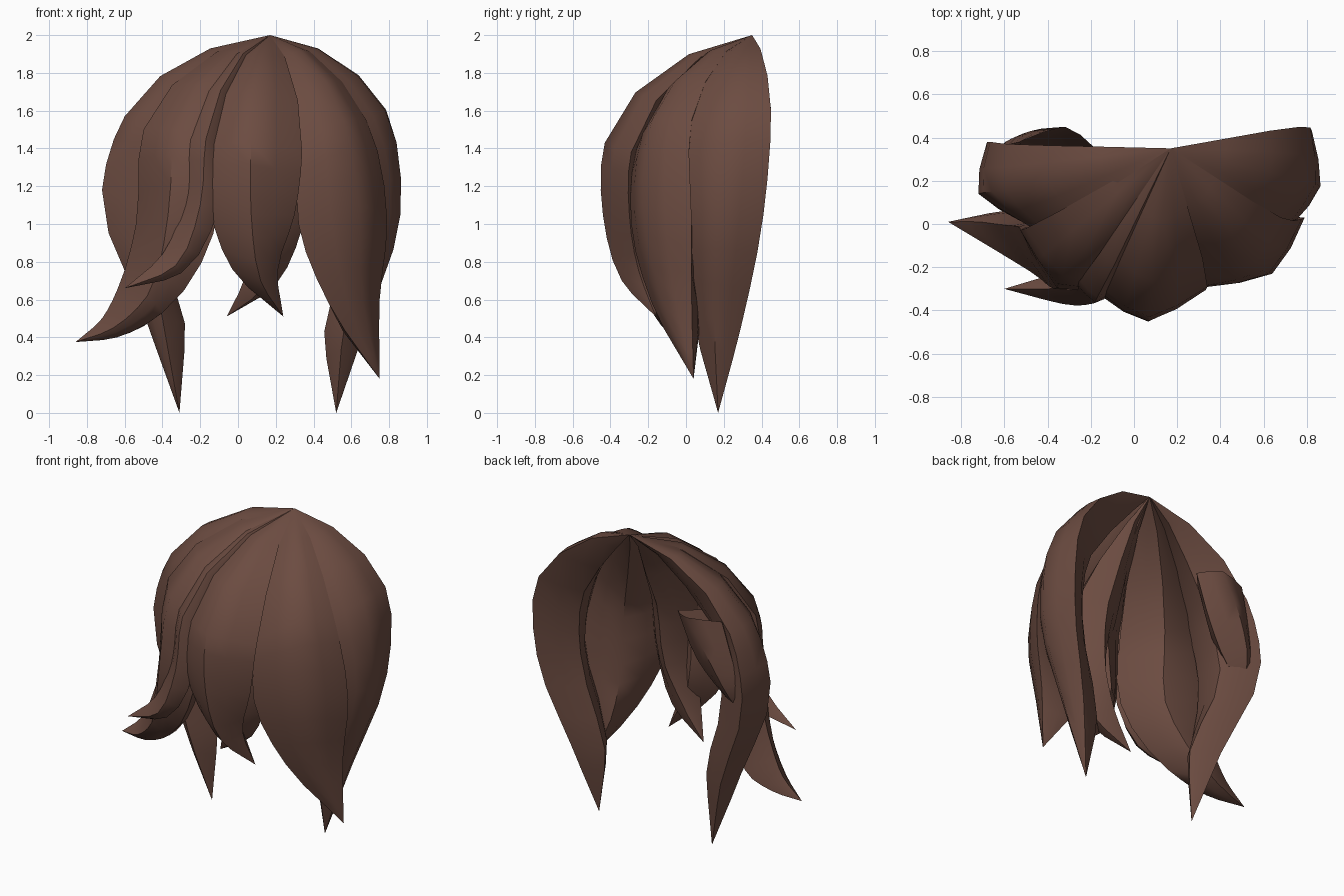
import bpy
import bmesh
import math
from mathutils import Vector

# Remove the default cube only
default_cube = bpy.data.objects.get("Cube")
if default_cube:
    bpy.data.objects.remove(default_cube, do_unlink=True)

# One brown for every lock
brown = bpy.data.materials.new("brown_hair")
brown.use_nodes = True
colour = (0.15, 0.072, 0.053, 1)
brown.diffuse_color = colour
shader = brown.node_tree.nodes["Principled BSDF"]
shader.inputs["Base Color"].default_value = colour
shader.inputs["Roughness"].default_value = 0.8

CROWN = (.17, .35, 2)
STEPS = 3
MAX_DEPTH = .17


def smooth_rail(points, domed):
    """Sample a spline through the points; domed rails leave the crown almost level."""
    points = [Vector(p) for p in points]
    spans = [b - a for a, b in zip(points, points[1:])]
    directions = [spans[0].normalized()]
    for before, after in zip(spans, spans[1:]):
        total = before.length + after.length
        directions.append((before.normalized() * after.length
                           + after.normalized() * before.length) / total)
    directions.append(spans[-1].normalized())
    if domed:
        start = directions[0]
        directions[0] = Vector((start.x * 1.3, start.y * 1.3, start.z * .2))
    samples = []
    for i, span in enumerate(spans):
        enter, leave = directions[i] * span.length, directions[i + 1] * span.length
        for step in range(STEPS):
            t = step / STEPS
            blend = t * t * (3 - 2 * t)
            samples.append(points[i] + span * blend
                           + enter * t * (1 - t) ** 2 - leave * t * t * (1 - t))
    return samples + [points[-1]]


def cross_section(left, ridge, right):
    """Lens-shaped ring: arched outer face and a rounded inner face."""
    middle, chord = (left + right) / 2, right - left
    outward = ridge - middle
    across = chord.normalized()
    normal = (outward - across * outward.dot(across)).normalized()
    inner = middle - normal * min(chord.length * .6, MAX_DEPTH)
    ring = []
    for start, peak, end in ((left, ridge, right), (right, inner, left)):
        bulge = (peak - middle) * .12
        ring += [start, (start + peak) / 2 + bulge, peak, (peak + end) / 2 + bulge]
    return ring


def hair_lock(name, tip, left, ridge, right, root=CROWN):
    """Skin a tapering lock over a left edge, a ridge and a right edge."""
    start = [root] if root else []
    rails = [smooth_rail(start + rail + [tip], bool(root)) for rail in (left, ridge, right)]
    bm = bmesh.new()
    rings = [[bm.verts.new(p) for p in cross_section(*row)] for row in zip(*rails)]
    for upper, lower in zip(rings, rings[1:]):
        for i in range(len(upper)):
            j = (i + 1) % len(upper)
            bm.faces.new((upper[i], lower[i], lower[j], upper[j]))
    # Collapse the pointed ends
    bmesh.ops.remove_doubles(bm, verts=bm.verts[:], dist=.0005)
    bmesh.ops.recalc_face_normals(bm, faces=bm.faces[:])
    mesh = bpy.data.meshes.new(name)
    bm.to_mesh(mesh)
    bm.free()
    mesh.materials.append(brown)
    lock = bpy.data.objects.new(name, mesh)
    bpy.context.collection.objects.link(lock)
    bpy.ops.object.select_all(action="DESELECT")
    lock.select_set(True)
    bpy.context.view_layer.objects.active = lock
    bpy.ops.object.shade_smooth_by_angle(angle=math.radians(45))


# Long locks at the sides of the face
hair_lock(
    "left_side_lock", tip=(.52, .17, 0),
    left=[(.64, -.02, 1.52), (.74, .01, 1.05), (.57, .04, .5)],
    ridge=[(.78, .2, 1.6), (.86, .17, 1.05), (.69, .15, .5)],
    right=[(.77, .45, 1.6), (.81, .41, 1.05), (.64, .29, .45)])
hair_lock(
    "right_side_lock", tip=(-.31, .17, 0),
    left=[(-.42, -.02, 1.55), (-.5, .01, 1.1), (-.4, .04, .5)],
    ridge=[(-.6, .16, 1.57), (-.72, .14, 1.18), (-.49, .12, .5)],
    right=[(-.58, .37, 1.55), (-.68, .38, 1.15), (-.45, .28, .48)])

# Broad fringe locks
hair_lock(
    "left_fringe_lock", tip=(.75, .04, .18),
    left=[(.32, -.26, 1.4), (.32, -.29, 1), (.48, -.18, .58)],
    ridge=[(.56, -.18, 1.55), (.64, -.23, 1.1), (.66, -.13, .6)],
    right=[(.68, .03, 1.55), (.79, .03, 1.02), (.75, .03, .6)])
hair_lock(
    "centre_fringe_lock", tip=(.24, -.16, .51),
    left=[(-.14, -.3, 1.42), (-.15, -.33, 1.1), (-.03, -.27, .76)],
    ridge=[(.07, -.43, 1.43), (.07, -.44, 1.05), (.12, -.34, .7)],
    right=[(.34, -.29, 1.38), (.3, -.3, 1.05), (.21, -.25, .75)])
hair_lock(
    "right_fringe_lock", tip=(-.86, .01, .375),
    left=[(-.5, -.02, 1.5), (-.54, -.01, 1), (-.64, 0, .65), (-.72, .01, .5)],
    ridge=[(-.33, -.24, 1.5), (-.37, -.3, 1.05), (-.48, -.22, .62), (-.66, -.11, .45)],
    right=[(-.1, -.25, 1.4), (-.13, -.28, .95), (-.4, -.15, .53), (-.64, -.06, .4)])

# Small locks layered over and under the fringe
hair_lock(
    "swept_upper_lock", tip=(-.6, -.3, .66),
    left=[(-.25, -.26, 1.45), (-.29, -.29, 1.1), (-.4, -.3, .84)],
    ridge=[(-.17, -.34, 1.45), (-.2, -.37, 1.1), (-.33, -.37, .78)],
    right=[(-.1, -.28, 1.4), (-.1, -.32, 1.1), (-.3, -.32, .74)])
hair_lock(
    "inner_fringe_lock", tip=(-.06, -.1, .51),
    left=[(.02, -.15, 1.4), (.08, -.22, 1), (.03, -.2, .7)],
    ridge=[(.2, -.27, 1.4), (.22, -.28, 1), (.13, -.22, .66)],
    right=[(.38, -.17, 1.4), (.34, -.18, .98), (.2, -.14, .68)])

# Short open-topped lock tucked behind the right side
hair_lock(
    "rear_short_lock", tip=(-.61, .29, 1), root=None,
    left=[(-.53, .38, 1.62), (-.6, .36, 1.35), (-.64, .33, 1.15)],
    ridge=[(-.32, .45, 1.62), (-.48, .43, 1.35), (-.58, .37, 1.12)],
    right=[(-.19, .36, 1.6), (-.32, .34, 1.3), (-.48, .3, 1.1)])
